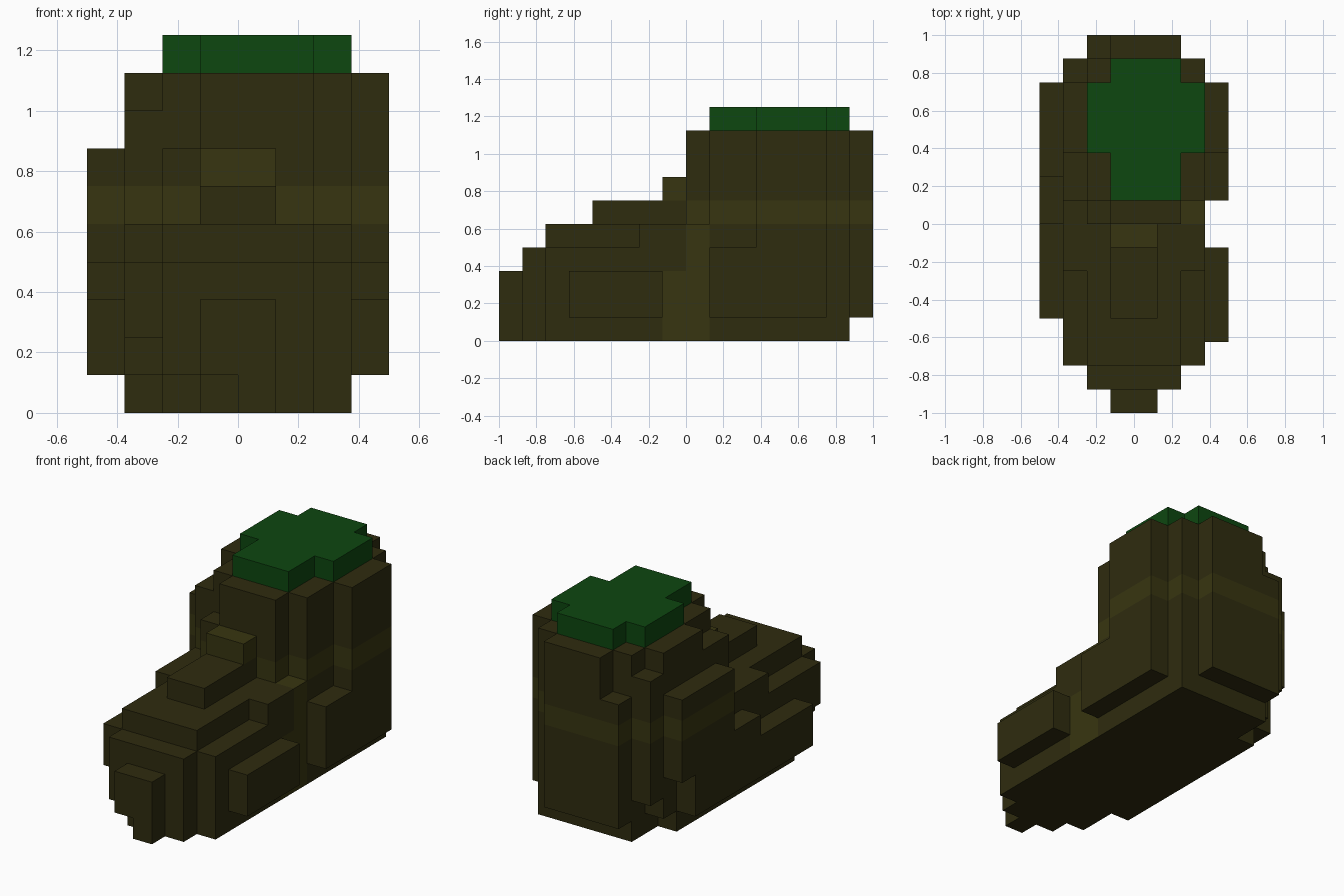
import bpy, bmesh
from mathutils import Vector

if "Cube" in bpy.data.objects:
    bpy.data.objects.remove(bpy.data.objects["Cube"])

U = 0.125   # edge length of one block
PARTS = {}  # part name -> set of occupied blocks


def material(name, rgb):
    m = bpy.data.materials.new(name)
    m.use_nodes = True
    col = (*rgb, 1.0)
    m.diffuse_color = col
    bsdf = next(n for n in m.node_tree.nodes if n.type == 'BSDF_PRINCIPLED')
    bsdf.inputs["Base Color"].default_value = col
    bsdf.inputs["Roughness"].default_value = 0.9
    return m


MATS = [material("dark_leather", (0.028, 0.025, 0.0048)),
        material("light_leather", (0.039, 0.036, 0.0054)),
        material("green_lining", (0.004, 0.063, 0.005))]


def box(part, x, y, z):
    # Fill a box of blocks, each range given as (start, end)
    PARTS.setdefault(part, set()).update(
        (i, j, k) for i in range(*x) for j in range(*y) for k in range(*z))


def undercut(x, y, z):
    # The right lower edge is rounded off at the toe and the heel
    return (x == -3 and z < abs(y) - 4) or (z == 0 and y < -6 and x + y == -9)


def colour_index(part, cell):
    x, y, z = cell
    if part == "lining":
        return 2
    band = z == 5 and y >= 0
    strip = x == 2 and ((y == 0 and z < 5) or (y == -1 and z < 3))
    return int(part == "tongue" or band or strip)


def build(part, cells, filled):
    # Outer skin of the part, with coplanar faces of one colour merged
    bm = bmesh.new()
    for cell in sorted(cells):
        centre = Vector(cell) + Vector((0.5, 0.5, 0.5))
        for axis in range(3):
            for sign in (-1, 1):
                n = Vector((0, 0, 0))
                n[axis] = sign
                if tuple(int(c + d) for c, d in zip(cell, n)) in filled:
                    continue
                a = Vector((0, 0, 0))
                a[(axis + 1) % 3] = 0.5
                b = n.cross(a)
                mid = centre + n * 0.5
                corners = (mid - a - b, mid + a - b, mid + a + b, mid - a + b)
                face = bm.faces.new([bm.verts.new(c * U) for c in corners])
                # The underside stays dark
                face.material_index = 0 if n.z < 0 else colour_index(part, cell)
    bmesh.ops.remove_doubles(bm, verts=bm.verts, dist=0.001)
    bmesh.ops.dissolve_limit(bm, angle_limit=0.01, verts=bm.verts,
                             edges=bm.edges, delimit={'MATERIAL'})
    mesh = bpy.data.meshes.new(part)
    bm.to_mesh(mesh)
    bm.free()
    for m in MATS:
        mesh.materials.append(m)
    bpy.context.collection.objects.link(bpy.data.objects.new(part, mesh))


# Toe widens and rises row by row
for half in (1, 2):
    box("toe_cap", (-half, half), (half - 9, half - 8), (0, half + 2))

# Foot, with the narrower vamp in front of the ankle
box("foot", (-3, 3), (-6, 7), (0, 4))
box("foot", (-2, 2), (-6, -2), (4, 5))
box("foot", (-3, 3), (-2, 7), (4, 5))
box("instep", (-1, 1), (-4, 0), (5, 6))
box("tongue", (-1, 1), (-1, 0), (6, 7))

# Shaft: core, front plate and stepped right side
box("shaft", (-2, 3), (1, 7), (5, 9))
box("shaft", (-1, 2), (0, 1), (5, 9))
box("shaft", (-2, -1), (0, 1), (5, 7))
box("shaft", (-3, -2), (1, 7), (5, 8))
box("shaft", (-3, -2), (3, 6), (8, 9))

# Heel plate, lower at its right edge
box("heel_back", (-1, 2), (7, 8), (1, 9))
box("heel_back", (-2, -1), (7, 8), (1, 7))

# Side panels
box("left_panel", (3, 4), (-5, -1), (1, 3))
box("left_panel", (3, 4), (1, 3), (1, 4))
box("left_panel", (3, 4), (3, 6), (1, 9))
box("right_panel", (-4, -3), (-4, 0), (1, 3))
box("right_panel", (-4, -3), (0, 2), (1, 4))
box("right_panel", (-4, -3), (2, 5), (1, 7))
box("right_panel", (-4, -3), (5, 6), (3, 7))

# Lining
box("lining", (-1, 2), (1, 7), (9, 10))
box("lining", (-2, 3), (3, 6), (9, 10))

for name in PARTS:
    PARTS[name] = {c for c in PARTS[name] if not undercut(*c)}
all_blocks = set().union(*PARTS.values())
for name, blocks in PARTS.items():
    build(name, blocks, all_blocks)
